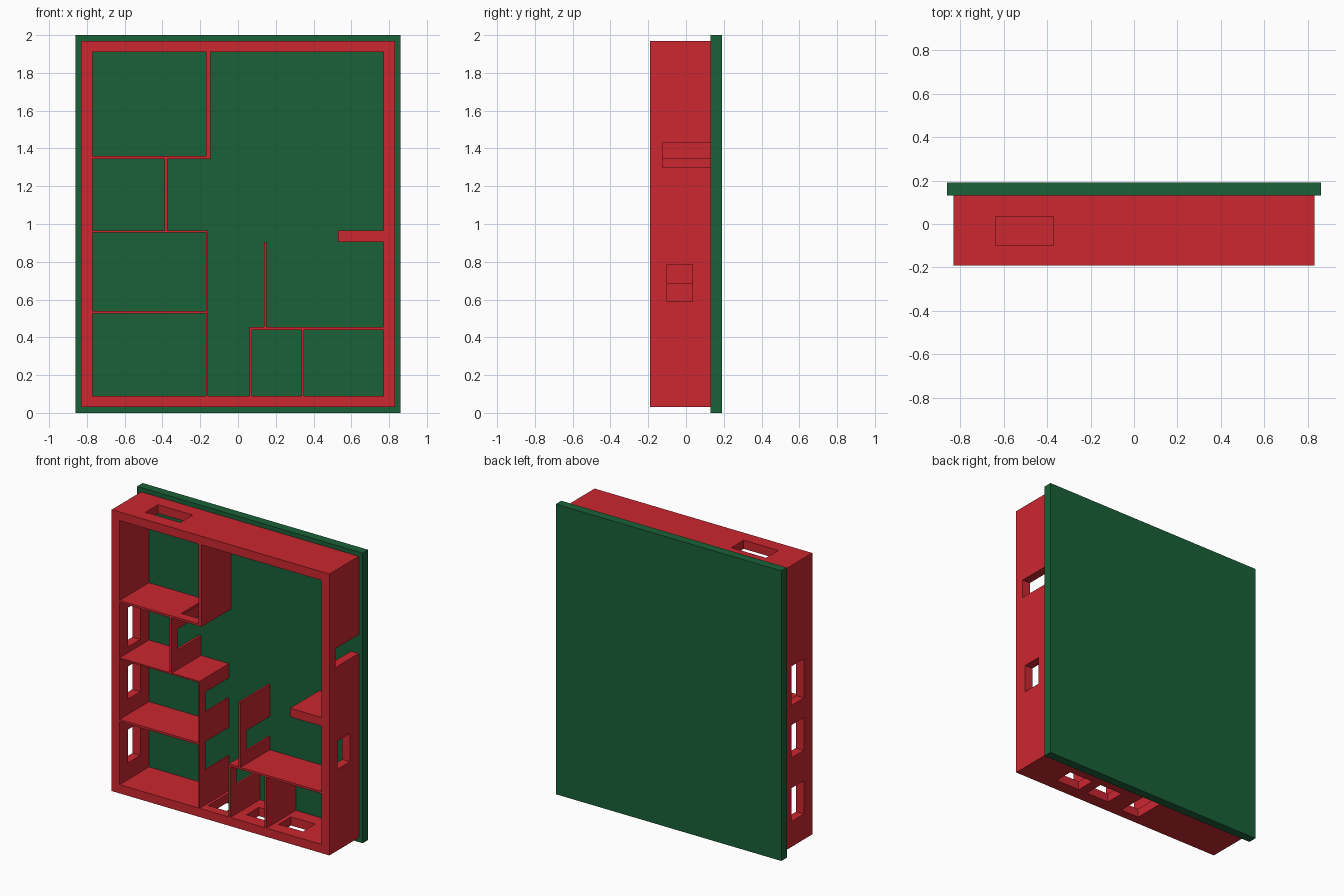
import bpy

if "Cube" in bpy.data.objects:
    bpy.data.objects.remove(bpy.data.objects["Cube"])

FRONT, BACK = -0.19, 0.13          # wall depth range in y
DOOR = (-0.125, 0.20)              # door openings run through to the base slab
WINDOW = (-0.10, 0.035)


def material(name, color):
    m = bpy.data.materials.new(name)
    m.diffuse_color = color
    m.use_nodes = True
    m.node_tree.nodes["Principled BSDF"].inputs["Base Color"].default_value = m.diffuse_color
    return m


RED = material("red", (0.60, 0.02, 0.03, 1))
GREEN = material("green", (0.01, 0.12, 0.04, 1))


def box(name, x, y, z, mat=None):
    bpy.ops.mesh.primitive_cube_add(
        size=1, location=[(a + b) / 2 for a, b in (x, y, z)])
    ob = bpy.context.object
    ob.name = name
    ob.scale = [b - a for a, b in (x, y, z)]
    bpy.ops.object.transform_apply(location=False, rotation=False, scale=True)
    if mat:
        ob.data.materials.append(mat)
    return ob


def cut(ob, x, y, z):
    cutter = box("cutter", x, y, z)
    cutter.hide_render = True
    mod = ob.modifiers.new("opening", 'BOOLEAN')
    mod.operation, mod.solver, mod.object = 'DIFFERENCE', 'EXACT', cutter
    bpy.context.view_layer.objects.active = ob
    bpy.ops.object.modifier_apply(modifier=mod.name)
    bpy.data.objects.remove(cutter, do_unlink=True)


# Base slab
box("base_slab", (-0.86, 0.86), (BACK, 0.19), (0, 2), GREEN)

# Outer walls: a frame with window and door openings
outer = box("outer_walls", (-0.83, 0.83), (FRONT, BACK), (0.03, 1.97), RED)
cut(outer, (-0.77, 0.77), (-0.3, 0.3), (0.09, 1.91))
LEFT, RIGHT = (-0.9, -0.7), (0.7, 0.9)
BOTTOM, TOP = (-0.05, 0.15), (1.85, 2.05)
for z in ((0.205, 0.435), (0.645, 0.87), (1.005, 1.275)):
    cut(outer, LEFT, WINDOW, z)
for x in ((0.135, 0.31), (0.38, 0.565)):
    cut(outer, x, WINDOW, BOTTOM)
cut(outer, (-0.635, -0.37), WINDOW, TOP)
cut(outer, RIGHT, WINDOW, (0.59, 0.785))
cut(outer, RIGHT, DOOR, (1.30, 1.43))
cut(outer, (-0.14, 0.0), DOOR, BOTTOM)

# Inner walls: name, x range, z range, doors along the wall's long direction
INNER = [
    ("upper_room_side_wall", (-0.17, -0.145), (1.345, 1.91), []),
    ("upper_room_end_wall", (-0.77, -0.17), (1.345, 1.36), [(-0.345, -0.205)]),
    ("small_room_side_wall", (-0.39, -0.373), (0.965, 1.345), [(1.10, 1.245)]),
    ("small_room_end_wall", (-0.77, -0.17), (0.955, 0.965), []),
    ("hall_wall", (-0.17, -0.16), (0.09, 0.965), [(0.33, 0.525), (0.73, 0.867)]),
    ("lower_room_divider", (-0.77, -0.17), (0.525, 0.54), []),
    ("bath_side_wall", (0.06, 0.075), (0.09, 0.455), [(0.29, 0.425)]),
    ("bath_end_wall", (0.075, 0.77), (0.44, 0.455), []),
    ("bath_divider", (0.335, 0.35), (0.09, 0.44), []),
    ("kitchen_wall", (0.138, 0.152), (0.455, 0.905), [(0.545, 0.685)]),
    ("short_stub_wall", (0.53, 0.77), (0.905, 0.965), []),
]
for name, x, z, doors in INNER:
    wall = box(name, x, (FRONT, BACK), z, RED)
    for d in doors:
        if x[1] - x[0] > z[1] - z[0]:
            cut(wall, d, DOOR, (z[0] - 0.05, z[1] + 0.05))
        else:
            cut(wall, (x[0] - 0.05, x[1] + 0.05), DOOR, d)
